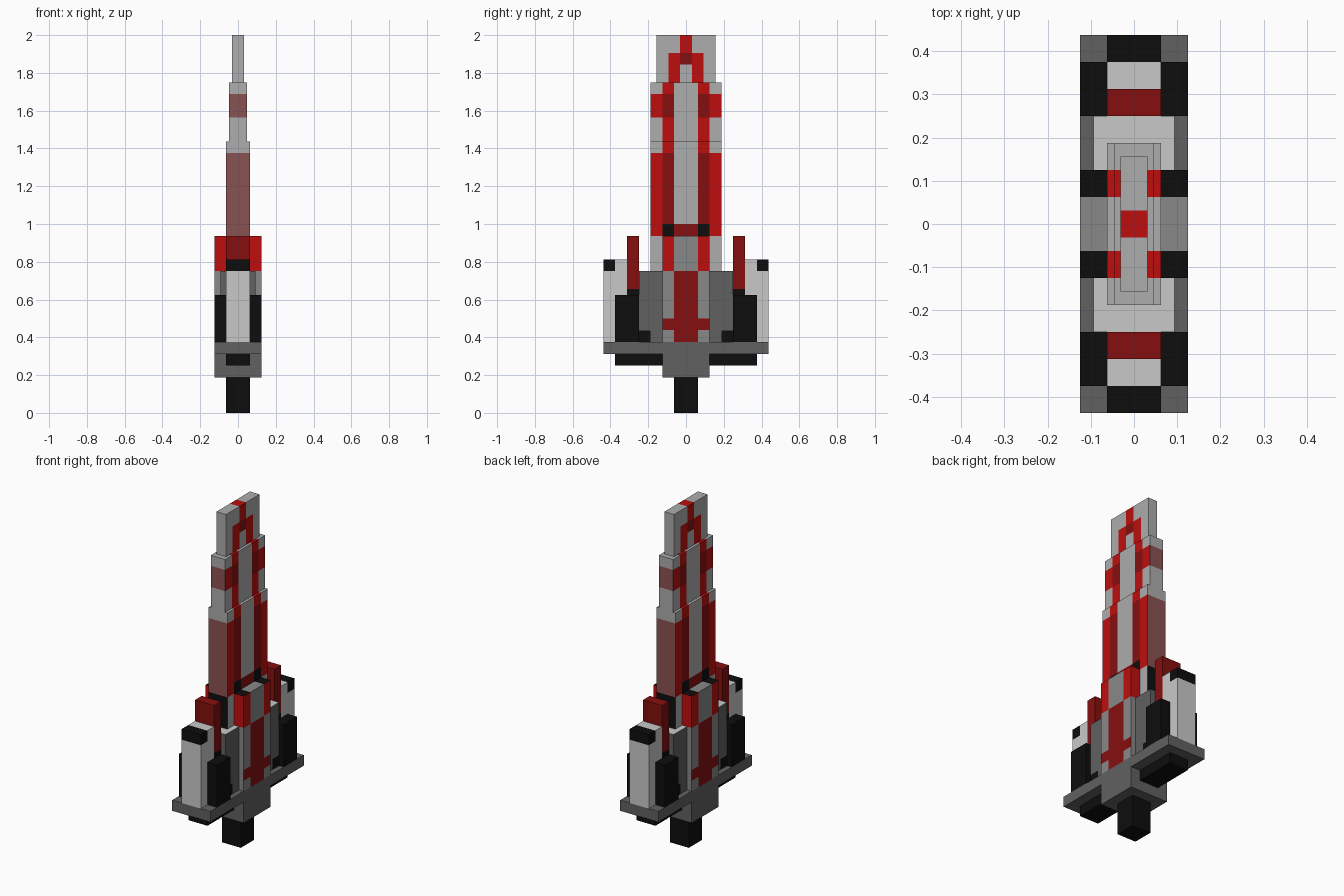
import bpy, bmesh
from mathutils import Vector

if "Cube" in bpy.data.objects:
    bpy.data.objects.remove(bpy.data.objects["Cube"])

U = 0.0625  # one block unit


def srgb(h):
    c = [int(h[i:i + 2], 16) / 255 for i in (0, 2, 4)]
    return [v / 12.92 if v <= 0.04045 else ((v + 0.055) / 1.055) ** 2.4 for v in c] + [1]


COLOURS = {
    "black": "0d0d0d", "dark_grey": "616161", "mid_grey": "888888", "light_grey": "adadad",
    "off_white": "c9c9c9", "bright_red": "bd0f0f", "dark_red": "860f0f", "dull_red": "8a5252",
}
NAMES = list(COLOURS)
MATS = []
for n, h in COLOURS.items():
    m = bpy.data.materials.new(n)
    m.diffuse_color = srgb(h)
    m.use_nodes = True
    m.node_tree.nodes["Principled BSDF"].inputs["Base Color"].default_value = m.diffuse_color
    MATS.append(m)


def box(name, x, y, z, colour, ycuts=(), zcuts=(), xcuts=()):
    """Box in block units, x is a half width; colour is a name or rule(x, y, z, normal)."""
    bm = bmesh.new()
    bmesh.ops.create_cube(bm, size=1)
    for v in bm.verts:
        v.co = Vector((v.co.x * 2 * x, y[0] + (v.co.y + 0.5) * (y[1] - y[0]),
                       z[0] + (v.co.z + 0.5) * (z[1] - z[0])))
    for axis, cuts in enumerate((xcuts, ycuts, zcuts)):
        n = Vector((0, 0, 0))
        n[axis] = 1
        for c in cuts:
            bmesh.ops.bisect_plane(bm, geom=bm.verts[:] + bm.edges[:] + bm.faces[:],
                                   plane_co=n * c, plane_no=n)
    bm.normal_update()
    for f in bm.faces:
        c = f.calc_center_median()
        col = colour if isinstance(colour, str) else colour(abs(c.x), abs(c.y), c.z, f.normal)
        f.material_index = NAMES.index(col)
    bmesh.ops.scale(bm, vec=(U, U, U), verts=bm.verts)
    me = bpy.data.meshes.new(name)
    bm.to_mesh(me)
    bm.free()
    for m in MATS:
        me.materials.append(m)
    ob = bpy.data.objects.new(name, me)
    bpy.context.collection.objects.link(ob)
    return ob


# Colour rules
def guard_rule(x, y, z, n):
    if abs(n.z) > 0.5:
        return "black" if y > 1 else "mid_grey"
    if z > 12:
        return "bright_red" if y > 1 else "mid_grey"
    if abs(n.x) > 0.5 and (y < 1 or 7 < z < 8):
        return "dark_red"
    return "mid_grey"


def housing_rule(x, y, z, n):
    if n.z > 0.5:
        return "off_white"
    return "black" if abs(n.x) > 0.5 and y > 3 and z < 7 else "dark_grey"


def blade_rule(x, y, z, n):
    band = 15 < z < 22 or 25 < z < 27
    if abs(n.y) > 0.5:
        return "black" if z < 15 else "dull_red" if band else "light_grey"
    if abs(n.z) > 0.5:
        return "bright_red" if 1 < y < 2 else "light_grey"
    if y < 1:
        return "dark_red" if 15 < z < 16 else "light_grey"
    if y < 2:
        return "black" if 15 < z < 16 else "dark_red" if band else "bright_red"
    return "bright_red" if band else "light_grey"


def tip_rule(x, y, z, n):
    if abs(n.y) > 0.5:
        return "light_grey"
    if y < 0.5:
        return "bright_red" if z > 30.5 else "dark_red" if z > 29.5 else "light_grey"
    return "bright_red" if y < 1.5 and z < 30.5 else "light_grey"


# Grip, hub and cross plate
box("grip", 1, (-1, 1), (0, 3), "black")
box("hub", 2, (-2, 2), (3, 5), "dark_grey")
box("cross_plate", 2, (-7, 7), (5, 6), "dark_grey")

# Central housing and guard column
box("housing", 1.5, (-4, 4), (6, 12), housing_rule, (-3, 3), (7,))
box("guard_column", 2, (-2, 2), (6, 15), guard_rule, (-1, 1), (7, 8, 12))

# Stepped blade
box("blade_lower", 1, (-3, 3), (12, 23), blade_rule, (-2, -1, 1, 2), (15, 16, 22))
box("blade_middle", 0.75, (-3, 3), (23, 28), blade_rule, (-2, -1, 1, 2), (25, 27))
box("blade_tip", 0.5, (-2.5, 2.5), (28, 32), tip_rule, (-1.5, -0.5, 0.5, 1.5), (29.5, 30.5))

# Parts repeated at the front and back ends
for side, s in (("front", -1), ("back", 1)):
    def span(a, b):
        return tuple(sorted((s * a, s * b)))
    box(side + "_under_plate", 1, span(2, 6), (4, 5), "black")
    box(side + "_side_pads", 2, span(4, 6), (6, 10), "black")
    box(side + "_end_block", 1, span(5, 7), (6, 13),
        lambda x, y, z, n: "black" if y > 6 and z > 12 else "off_white", (s * 6,), (12,))
    box(side + "_post", 1, span(4, 5), (6, 15),
        lambda x, y, z, n: "black" if z < 10.5 else "dark_red", (), (10.5,))
